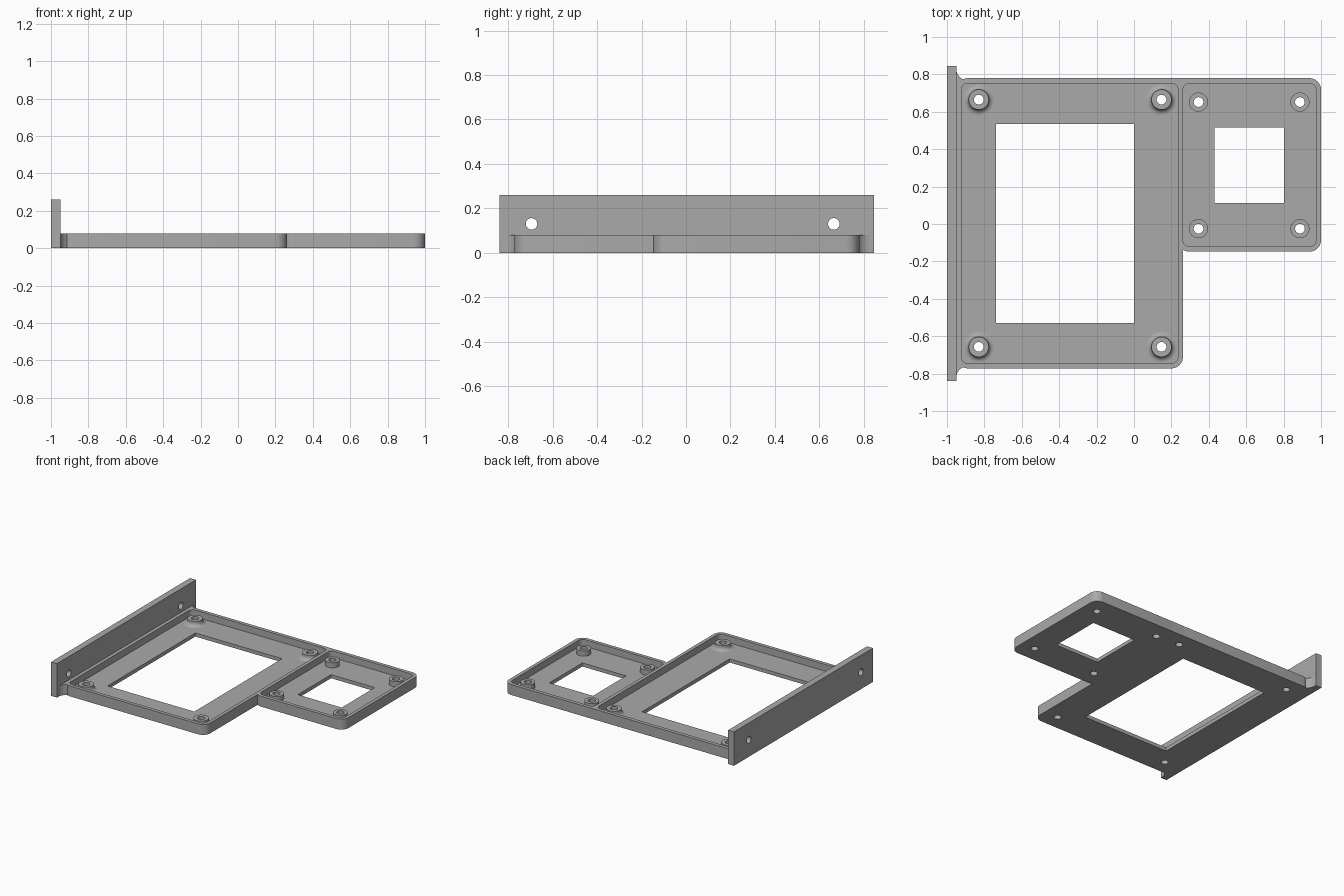
import bpy, bmesh
from math import sin, cos, pi
from mathutils import Matrix, Vector

cube = bpy.data.objects.get("Cube")
if cube:
    bpy.data.objects.remove(cube, do_unlink=True)

grey = bpy.data.materials.new("plain grey")
grey.use_nodes = True
COLOUR = (0.4, 0.4, 0.4, 1)
grey.diffuse_color = COLOUR
grey.node_tree.nodes["Principled BSDF"].inputs["Base Color"].default_value = COLOUR

RIM, FLOOR, POST_TOP, HOLE = 0.08, 0.028, 0.067, 0.026


def add_object(name, bm):
    bmesh.ops.recalc_face_normals(bm, faces=bm.faces)
    mesh = bpy.data.meshes.new(name)
    bm.to_mesh(mesh)
    bm.free()
    mesh.materials.append(grey)
    obj = bpy.data.objects.new(name, mesh)
    bpy.context.collection.objects.link(obj)
    return obj


def prism(name, points, z0, z1):
    """Extrude a flat outline from z0 up to z1."""
    bm = bmesh.new()
    face = bm.faces.new([bm.verts.new((x, y, z0)) for x, y in points])
    top = bmesh.ops.extrude_face_region(bm, geom=[face])["geom"]
    verts = [g for g in top if isinstance(g, bmesh.types.BMVert)]
    bmesh.ops.translate(bm, verts=verts, vec=(0, 0, z1 - z0))
    return add_object(name, bm)


def arc(cx, cy, r, start, end, steps=8):
    angles = [start + (end - start) * i / steps for i in range(steps + 1)]
    return [(cx + r * cos(a), cy + r * sin(a)) for a in angles]


def rectangle(x0, x1, y0, y1, r=0):
    if not r:
        return [(x0, y0), (x1, y0), (x1, y1), (x0, y1)]
    corners = [(x1 - r, y1 - r), (x0 + r, y1 - r), (x0 + r, y0 + r), (x1 - r, y0 + r)]
    return [p for i, (x, y) in enumerate(corners)
            for p in arc(x, y, r, i * pi / 2, (i + 1) * pi / 2)]


def cut(obj, cutters):
    for cutter in cutters:
        mod = obj.modifiers.new("cut", "BOOLEAN")
        mod.operation, mod.solver, mod.object = "DIFFERENCE", "EXACT", cutter
    graph = bpy.context.evaluated_depsgraph_get()
    mesh = bpy.data.meshes.new_from_object(obj.evaluated_get(graph))
    obj.modifiers.clear()
    obj.data = mesh
    for cutter in cutters:
        bpy.data.objects.remove(cutter, do_unlink=True)


def tray(name, outer, pocket, window, holes):
    """Rimmed plate with a central window and screw holes."""
    obj = prism(name, rectangle(*outer, 0.062), 0, RIM)
    cutters = [prism("pocket_cutter", rectangle(*pocket, 0.035), FLOOR, 0.2),
               prism("window_cutter", rectangle(*window), -0.1, 0.2)]
    cutters += [prism("hole_cutter", arc(x, y, HOLE, 0, 2 * pi, 32)[:-1], -0.1, 0.2)
                for x, y in holes]
    cut(obj, cutters)


def standoff(name, x, y, side):
    """Hollow post turned from its outer side profile."""
    profile = [(HOLE, FLOOR)] + side + [(HOLE, POST_TOP)]
    bm = bmesh.new()
    verts = [bm.verts.new((r, 0, z)) for r, z in profile]
    edges = [bm.edges.new((verts[i - 1], v)) for i, v in enumerate(verts)]
    bmesh.ops.spin(bm, geom=verts + edges, cent=(0, 0, 0), axis=(0, 0, 1),
                   angle=2 * pi, steps=32)
    bmesh.ops.remove_doubles(bm, verts=bm.verts, dist=0.0001)
    bmesh.ops.translate(bm, verts=bm.verts, vec=(x, y, 0))
    add_object(name, bm)


# Large and small trays, sharing one dividing wall
large_holes = [(x, y) for x in (-0.83, 0.147) for y in (-0.657, 0.665)]
small_holes = [(x, y) for x in (0.345, 0.887) for y in (-0.025, 0.652)]
tray("large_tray", (-0.95, 0.262, -0.772, 0.78), (-0.923, 0.235, -0.745, 0.752),
     (-0.737, 0, -0.53, 0.535), large_holes)
tray("small_tray", (0.235, 1, -0.148, 0.78), (0.262, 0.973, -0.121, 0.752),
     (0.43, 0.802, 0.112, 0.515), small_holes)

# Solid joint where the trays meet at the back
prism("tray_joint", [(0.19, 0.752), (0.235, 0.752), (0.235, 0.68), (0.262, 0.68),
                     (0.262, 0.752), (0.31, 0.752), (0.31, 0.78), (0.19, 0.78)], 0, RIM)

# Flared posts in the large tray, straight posts in the small one
flare = arc(0.082, FLOOR + 0.028, 0.028, 1.5 * pi, pi, 6)
for i, (x, y) in enumerate(large_holes):
    standoff(f"large_standoff_{i + 1}", x, y, flare + [(0.054, POST_TOP)])
for i, (x, y) in enumerate(small_holes):
    standoff(f"small_standoff_{i + 1}", x, y, [(0.051, FLOOR), (0.051, POST_TOP)])

# Upright mounting flange with two screw holes
flange = prism("mounting_flange", rectangle(-1, -0.95, -0.84, 0.846), 0, 0.26)
drills = []
for y in (-0.695, 0.665):
    drill = prism("drill_cutter", arc(0, 0, HOLE, 0, 2 * pi, 32)[:-1], -0.1, 0.1)
    drill.data.transform(Matrix.Translation(Vector((-0.975, y, 0.13)))
                         @ Matrix.Rotation(pi / 2, 4, "Y"))
    drills.append(drill)
cut(flange, drills)

# Curved gussets between the flange and the large tray
for name, edge, side in (("front_gusset", -0.772, -1), ("back_gusset", 0.78, 1)):
    curve = arc(-0.888, 0.05, 0.062, pi, 1.36 * pi)
    outline = curve + [(-0.9, -0.025), (-0.95, -0.062)]
    prism(name, [(x, edge + side * y) for x, y in outline], 0, RIM)

# Smooth the round surfaces, keep edges sharp
for obj in bpy.context.scene.objects:
    obj.select_set(obj.type == "MESH")
    if obj.type == "MESH":
        bpy.context.view_layer.objects.active = obj
bpy.ops.object.shade_smooth_by_angle(angle=pi / 6)
